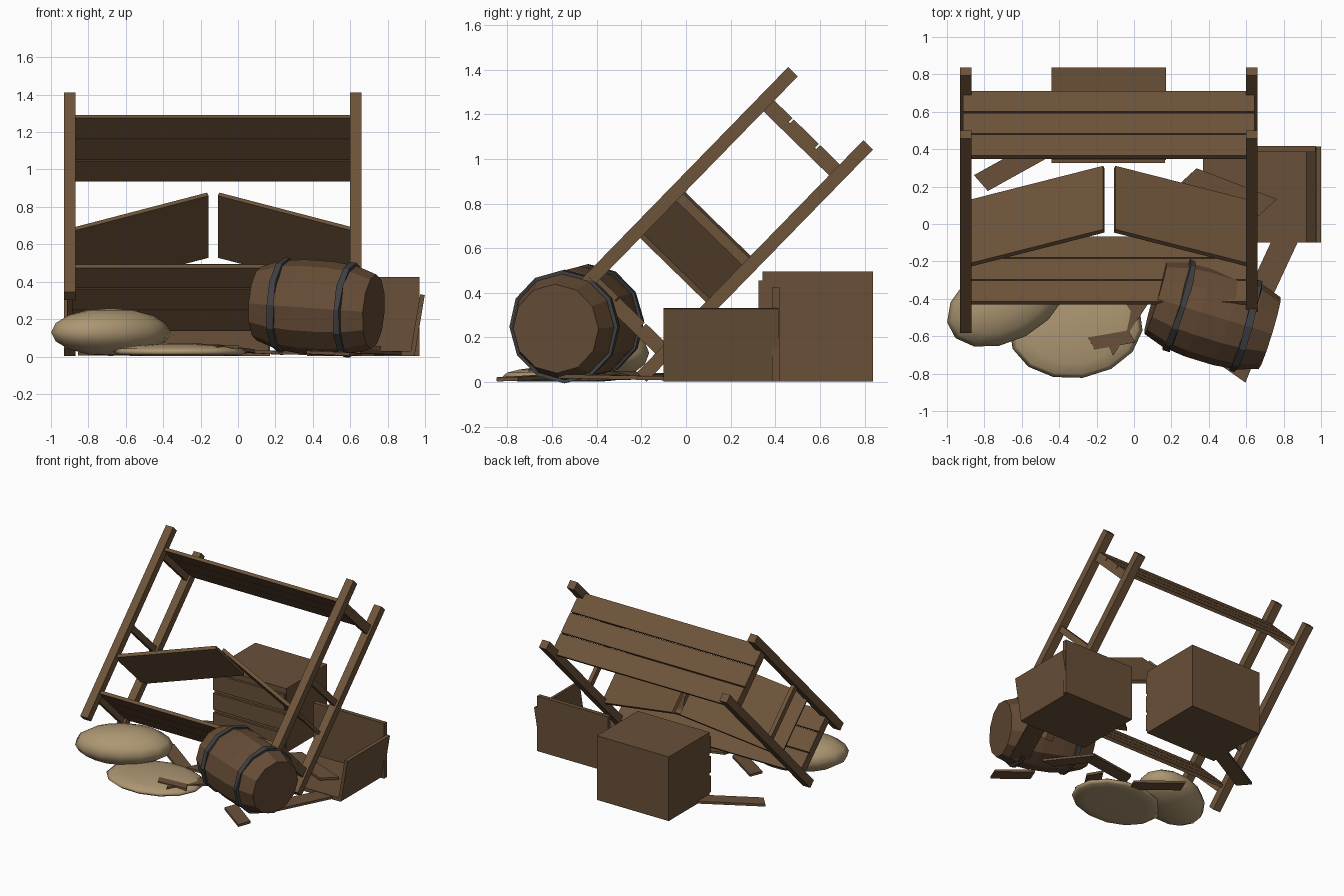
import bpy, bmesh, math, random
from mathutils import Matrix, Vector, Euler

if "Cube" in bpy.data.objects:
    bpy.data.objects.remove(bpy.data.objects["Cube"])

random.seed(4)

def mat(name, c):
    m = bpy.data.materials.new(name)
    m.diffuse_color = (*c, 1)
    m.use_nodes = True
    m.node_tree.nodes["Principled BSDF"].inputs["Base Color"].default_value = m.diffuse_color
    return m

RACK = mat("rack wood", (.155, .088, .042))
CRATE = mat("crate wood", (.140, .080, .040))
BARREL = mat("barrel wood", (.133, .073, .037))
IRON = mat("iron", (.052, .052, .055))
SACK = mat("sackcloth", (.42, .31, .17))

def finish(name, bm, material, matrix=Matrix(), smooth=False):
    bmesh.ops.recalc_face_normals(bm, faces=bm.faces[:])
    me = bpy.data.meshes.new(name)
    bm.to_mesh(me)
    bm.free()
    me.materials.append(material)
    for p in me.polygons:
        p.use_smooth = smooth
    ob = bpy.data.objects.new(name, me)
    ob.matrix_world = matrix
    bpy.context.collection.objects.link(ob)
    return ob

def box(name, lo, hi, material, matrix=Matrix()):
    """Box between two corners, placed by a matrix."""
    bm = bmesh.new()
    bmesh.ops.create_cube(bm, size=1)
    lo, hi = Vector(lo), Vector(hi)
    for v in bm.verts:
        v.co = Vector(((lo + hi)[i] / 2 + v.co[i] * (hi - lo)[i] for i in range(3)))
    return finish(name, bm, material, matrix)

def place(x, y, z, rx=0, ry=0, rz=0):
    r = Euler([math.radians(a) for a in (rx, ry, rz)]).to_matrix().to_4x4()
    return Matrix.Translation((x, y, z)) @ r

# Tipped rack: local y runs along the posts, local z from rear to front posts
R = place(0, -.224, -.004, rx=45.73)
DEPTH = .47
XL, XR = -.90, .63
for side, x in (("left", XL), ("right", XR)):
    box(f"rear_post_{side}", (x - .031, .037, -.03), (x + .031, 1.49, .03), RACK, R)
    box(f"front_post_{side}", (x - .031, 0, DEPTH - .03), (x + .031, 1.49, DEPTH + .03), RACK, R)
    # Cleats that carry the shelves
    for i, s in enumerate((.20, .755, 1.315)):
        box(f"cleat_{side}_{i}", (x - .015, s - .045, 0), (x + .015, s, DEPTH), RACK, R)

# Plank shelves at the bottom and top
for shelf, s in (("bottom", .198), ("top", 1.315)):
    for k in range(3):
        t = -.002 + k * .164
        box(f"{shelf}_shelf_plank_{k}", (XL - .015, s, t), (XR + .015, s + .024, t + .156), RACK, R)

# Snapped middle shelf, halves rising to the break
for name, x, sign in (("left", -.885, 1), ("right", .62, -1)):
    m = R @ place(x, .478, 0, rz=20 * sign)
    lo, hi = (0, .775) if sign > 0 else (-.775, 0)
    box(f"broken_shelf_{name}", (lo, 0, 0), (hi, .025, .475), RACK, m)

# Closed crate with slatted front
box("closed_crate", (-.44, .342, .003), (.17, .838, .495), CRATE)
for k in range(3):
    z = .03 + k * .15
    box(f"closed_crate_slat_{k}", (-.44, .325, z), (.165, .345, z + .125), CRATE)

# Open crate: floor, back wall, splayed right wall
box("open_crate_floor", (.37, -.10, .003), (.94, .41, .03), CRATE)
box("open_crate_back", (.37, .385, .003), (.97, .418, .425), CRATE)
box("open_crate_right_wall", (-.025, -.10, 0), (0, .415, .325), CRATE, place(.945, 0, .008, ry=9.5))

# Barrel on its side
SEG = 12
def lathe(bm, rings, closed=False):
    loops = []
    for x, r, j in rings:
        loops.append([bm.verts.new((x + random.uniform(-j, j),
                                    r * math.cos(2 * math.pi * i / SEG),
                                    r * math.sin(2 * math.pi * i / SEG))) for i in range(SEG)])
    pairs = list(zip(loops, loops[1:]))
    if closed:
        pairs.append((loops[-1], loops[0]))
    else:
        bm.faces.new(loops[0])
        bm.faces.new(loops[-1])
    for a, b in pairs:
        for i in range(SEG):
            k = (i + 1) % SEG
            bm.faces.new((a[i], a[k], b[k], b[i]))

B = place(.42, -.49, .262, ry=4, rz=-17)
bm = bmesh.new()
lathe(bm, [(-.32, .20, 0), (-.21, .237, 0), (-.08, .252, 0), (.08, .252, 0), (.21, .237, 0), (.32, .20, 0)])
finish("barrel", bm, BARREL, B)
# Bent hoops
for name, x in (("left", -.185), ("right", .185)):
    bm = bmesh.new()
    w = .017
    lathe(bm, [(x - w, .235, .006), (x - w, .254, .006), (x + w, .254, .006), (x + w, .235, .006)], True)
    finish(f"barrel_hoop_{name}", bm, IRON, B)

# Slumped sacks with flattened undersides
def sack(name, x, y, z, size, rz, ry=0):
    bm = bmesh.new()
    bmesh.ops.create_uvsphere(bm, u_segments=14, v_segments=8, radius=1)
    m = place(x, y, z, ry=ry, rz=rz)
    for v in bm.verts:
        v.co = m @ Vector((v.co[i] * size[i] for i in range(3)))
        v.co.z = max(v.co.z, .003)
    finish(name, bm, SACK, smooth=True)

sack("round_sack", -.68, -.41, .13, (.345, .215, .128), 28)
sack("flat_sack", -.31, -.56, .025, (.36, .265, .045), 8)

# Loose broken boards: x, y, z, length, width, turn, tilt
boards = [(-.60, .34, .014, .50, .11, 29, 0), (.50, .17, .055, .46, .12, -21, 2),
          (.70, -.32, .022, .52, .13, 65, 1), (-.04, -.50, .04, .36, .11, 56, 4),
          (.50, -.72, .018, .28, .10, -35, 2), (.02, -.24, .03, .42, .10, 12, 3),
          (-.38, -.2, .025, .36, .10, -35, 2), (.30, -.30, .02, .36, .09, -50, 1),
          (-.12, -.62, .055, .22, .07, 10, 3)]
for i, (x, y, z, l, w, turn, tilt) in enumerate(boards):
    bm = bmesh.new()
    bmesh.ops.create_cube(bm, size=1)
    for v in bm.verts:
        skew = .03 * (1 if v.co.y > 0 else -1)   # splintered slanted ends
        v.co = Vector((v.co.x * l + skew * (1 if i % 2 else -.4), v.co.y * w, v.co.z * .018))
    finish(f"loose_board_{i}", bm, CRATE, place(x, y, z, ry=tilt, rz=turn))
